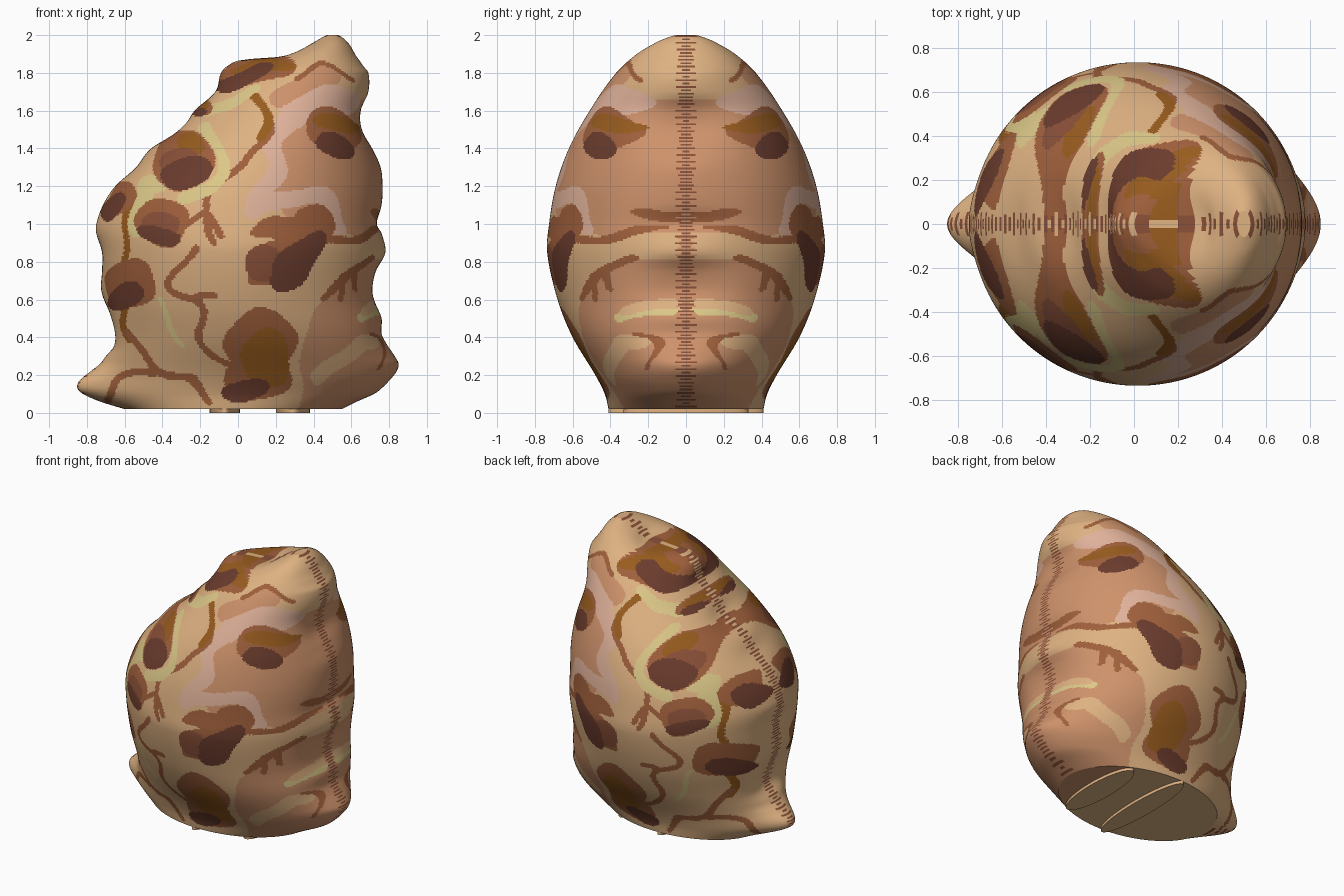
import bpy, bmesh, math
from mathutils import Vector
from mathutils.geometry import interpolate_bezier

cube = bpy.data.objects.get("Cube")
if cube:
    bpy.data.objects.remove(cube, do_unlink=True)

# ---------- materials ----------
PALETTE = {"tan": "dfb282", "clay": "ce926b", "pink": "e0b29a", "sienna": "a0603c",
           "umber": "8a5038", "dark_brown": "6b3c2d", "ochre": "985c1e", "cream": "dcc888"}
INDEX = {name: i for i, name in enumerate(PALETTE)}


def linear(value):
    value /= 255
    return ((value + .055) / 1.055) ** 2.4 if value > .04 else value / 12.92


materials = []
for name, code in PALETTE.items():
    color = [linear(c) for c in bytes.fromhex(code)] + [1]
    mat = bpy.data.materials.new(name)
    mat.use_nodes = True
    mat.diffuse_color = color
    shader = mat.node_tree.nodes["Principled BSDF"]
    shader.inputs["Base Color"].default_value = color
    shader.inputs["Roughness"].default_value = .7
    materials.append(mat)

# ---------- painted marks, later ones cover earlier ones ----------
marks = []


def add_mark(color, test, left, right, low, high):
    marks.append((INDEX[color], test, left, right, low, high))


def spot(color, x, z, rx, rz, tilt=0):
    c, s = math.cos(math.radians(tilt)), math.sin(math.radians(tilt))

    def test(px, pz):
        dx, dz = px - x, pz - z
        return ((dx * c + dz * s) / rx) ** 2 + ((dz * c - dx * s) / rz) ** 2 < 1
    r = max(rx, rz)
    add_mark(color, test, x - r, x + r, z - r, z + r)


def stroke(color, radius, *points):
    pts = [Vector(p) for p in points]
    pts = [pts[0]] + pts + [pts[-1]]
    path = []
    for a, b, c, d in zip(pts, pts[1:], pts[2:], pts[3:]):
        path += interpolate_bezier(b, b + (c - a) / 6, c - (d - b) / 6, c, 12)

    def test(px, pz):
        return any((px - p.x) ** 2 + (pz - p.y) ** 2 < radius * radius for p in path)
    xs, zs = [p.x for p in path], [p.y for p in path]
    add_mark(color, test, min(xs) - radius, max(xs) + radius,
             min(zs) - radius, max(zs) + radius)


def region(color, *points):
    def test(px, pz):
        inside = False
        for (ax, az), (bx, bz) in zip(points, points[1:] + points[:1]):
            if (az > pz) != (bz > pz) and px < ax + (pz - az) * (bx - ax) / (bz - az):
                inside = not inside
        return inside
    xs, zs = zip(*points)
    add_mark(color, test, min(xs), max(xs), min(zs), max(zs))


# broad fields on the right-hand end
region("clay", (.2, 1.5), (.35, 1.66), (.9, 1.68), (.9, .95), (.45, .95), (.25, 1.05), (.17, 1.2))
region("clay", (.9, .77), (.71, .81), (.58, .72), (.45, .6), (.34, .4), (.33, 0), (.9, 0))
spot("clay", .36, 1.72, .2, .08, 25)
stroke("pink", .065, (.58, 1.65), (.44, 1.66), (.29, 1.58))
stroke("pink", .05, (.29, 1.58), (.19, 1.45), (.21, 1.3), (.12, 1.15), (.08, 1.07))
stroke("pink", .045, (.1, 1.08), (.28, 1.14), (.42, 1.15), (.5, 1.08), (.53, .98))
stroke("tan", .04, (.42, .18), (.55, .28), (.65, .38), (.71, .38))
stroke("cream", .03, (.67, .52), (.72, .54), (.9, .55))
stroke("tan", .03, (.68, .55), (.73, .58), (.9, .59))

# thin branching veins
stroke("sienna", .02, (.14, 1.62), (.16, 1.45), (.02, 1.33), (-.12, 1.2), (-.18, 1.05), (-.12, .9))
stroke("sienna", .018, (-.26, 1), (-.18, 1.04), (-.08, .94))
stroke("sienna", .02, (-.22, .86), (-.33, .76), (-.35, .66), (-.2, .56), (-.2, .4), (-.14, .3), (0, .25))
stroke("sienna", .02, (-.22, .6), (-.12, .62))
stroke("ochre", .018, (-.58, 1.1), (-.6, .85), (-.6, .5), (-.58, .38))
stroke("sienna", .02, (-.58, .42), (-.45, .24), (-.25, .18), (-.15, .05))
stroke("sienna", .02, (-.7, .08), (-.62, .19), (-.44, .21))
stroke("sienna", .022, (.4, .9), (.6, .92), (.73, .97))
stroke("sienna", .016, (.72, 1.07), (.77, 1))
stroke("sienna", .02, (.7, .82), (.58, .73), (.45, .6))
stroke("sienna", .016, (.63, .76), (.61, .67))
stroke("sienna", .016, (.55, .69), (.53, .6))
stroke("sienna", .01, (.71, .42), (.75, .39), (.765, .32), (.75, .23))
stroke("sienna", .014, (.3, 1.78), (.45, 1.84), (.6, 1.77))
stroke("ochre", .025, (.09, 1.68), (.15, 1.57), (.13, 1.45))

# pale curls
stroke("cream", .025, (-.18, 1.58), (-.08, 1.63), (.1, 1.71))
stroke("cream", .032, (-.17, 1.5), (-.1, 1.4), (-.09, 1.25), (-.18, 1.16), (-.3, 1.14))
stroke("cream", .045, (-.42, 1.22), (-.49, 1.18), (-.52, 1.06), (-.53, .96))
stroke("cream", .014, (-.42, .6), (-.36, .48), (-.29, .36))

# layered blotches
spot("sienna", .4, 1, .12, .1)
spot("sienna", .22, .98, .16, .06, 10)
spot("sienna", .22, .8, .2, .11, 30)
spot("umber", .15, .78, .12, .1)
spot("dark_brown", .31, .8, .2, .09, 48)

spot("sienna", .5, 1.5, .15, .11, -10)
spot("ochre", .52, 1.53, .13, .045, -5)
spot("dark_brown", .51, 1.41, .11, .06, -22)

spot("sienna", -.29, 1.34, .16, .16)
spot("ochre", -.25, 1.42, .08, .06, -20)
spot("umber", -.32, 1.34, .1, .07)
spot("dark_brown", -.27, 1.27, .13, .09)

spot("sienna", -.4, 1.01, .14, .13)
spot("umber", -.4, 1, .1, .07)
spot("dark_brown", -.41, .94, .12, .05, -5)

spot("sienna", -.57, .68, .14, .13)
spot("dark_brown", -.6, .62, .1, .07, 15)

spot("sienna", -.62, 1.14, .07, .09, -20)
spot("dark_brown", -.66, 1.1, .05, .08, -25)

spot("sienna", .09, 1.82, .22, .08, 10)
spot("ochre", .13, 1.835, .18, .035, 5)
spot("dark_brown", .03, 1.775, .16, .045, 22)

spot("sienna", -.2, 1.61, .055, .05)
spot("ochre", -.2, 1.62, .035, .03)
spot("dark_brown", -.21, 1.58, .035, .022)

spot("sienna", .12, .38, .19, .17)
spot("sienna", .1, .2, .18, .14)
spot("ochre", .15, .28, .13, .16)
spot("dark_brown", .04, .12, .12, .06)


def paint(x, z):
    x += .012 * math.sin(23 * z + 5 * x)
    z += .012 * math.sin(19 * x + 2)
    for index, test, left, right, low, high in reversed(marks):
        if left < x < right and low < z < high and test(x, z):
            return index
    return 0


# ---------- body: stacked elliptical slices with a bumpy crest at y = 0 ----------
CREST = [  # height, left edge, right edge
    (.02, -.6, .55), (.06, -.73, .63), (.1, -.82, .72), (.13, -.85, .76), (.17, -.84, .8),
    (.22, -.78, .84), (.26, -.73, .85), (.3, -.7, .83), (.36, -.65, .79), (.42, -.64, .76),
    (.5, -.665, .76), (.6, -.71, .72), (.66, -.725, .71), (.75, -.72, .73), (.85, -.72, .78),
    (.95, -.75, .76), (1, -.75, .735), (1.1, -.715, .76), (1.2, -.65, .765), (1.3, -.54, .755),
    (1.4, -.46, .71), (1.5, -.3, .655), (1.6, -.23, .65), (1.7, -.12, .69), (1.8, -.09, .69),
    (1.84, -.05, .66), (1.87, .03, .64), (1.89, .27, .625), (1.95, .38, .59), (1.99, .45, .55),
    (2, .47, .53)]
HULL = [  # height, left side, right side, half depth
    (.02, -.62, .55, .41), (.1, -.7, .69, .43), (.2, -.71, .78, .48), (.4, -.7, .79, .6),
    (.6, -.72, .76, .68), (.85, -.735, .77, .735), (1, -.73, .77, .725), (1.2, -.64, .765, .69),
    (1.4, -.46, .73, .62), (1.6, -.24, .68, .51), (1.8, -.05, .68, .37), (1.9, .2, .62, .26),
    (1.97, .4, .57, .14), (2, .47, .53, .06)]


def sample(table, z, column):
    i = max(k for k in range(len(table) - 1) if k == 0 or table[k][0] <= z)
    a, b = table[i], table[i + 1]

    def slope(k):
        p, q = table[max(k - 1, 0)], table[min(k + 1, len(table) - 1)]
        return (q[column] - p[column]) / (q[0] - p[0])
    h = b[0] - a[0]
    t = min(max((z - a[0]) / h, 0), 1)
    smooth = t * t * (3 - 2 * t)
    return (a[column] * (1 - smooth) + b[column] * smooth
            + h * t * (1 - t) * ((1 - t) * slope(i) - t * slope(i + 1)))


ROWS, COLS = 220, 400
bm = bmesh.new()
rings = []
for r in range(ROWS + 1):
    z = .02 + 1.98 * r / ROWS
    left, right, depth = (sample(HULL, z, column) for column in (1, 2, 3))
    bumps = sample(CREST, z, 1) - left, sample(CREST, z, 2) - right
    ring = []
    for c in range(COLS):
        a = math.tau * c / COLS
        y = depth * math.sin(a)
        x = (left + right) / 2 + (right - left) / 2 * math.cos(a)
        side = math.cos(a) > 0
        x += bumps[side] * abs(math.cos(a)) * math.exp(-(y / (.23 if side else .17)) ** 2)
        ring.append(bm.verts.new((x, y, z)))
    rings.append(ring)

for r, (low, high) in enumerate(zip(rings, rings[1:])):
    colors = {}
    seam_width = .038 + .018 * math.sin(1.7 * r)
    for c in range(COLS):
        n = (c + 1) % COLS
        face = bm.faces.new((low[c], low[n], high[n], high[c]))
        face.smooth = True
        mirror = min(c, COLS - 1 - c)
        if mirror not in colors:
            x, y, z = face.calc_center_median()
            if abs(y) < seam_width:  # stitched seam along the crest
                plain = "clay" if x > .3 and z < 1.65 else "tan"
                colors[mirror] = INDEX["umber" if r % 2 else plain]
            else:
                colors[mirror] = paint(x, z)
        face.material_index = colors[mirror]
bm.faces.new(rings[-1])

# underside: strips across the depth, painted like the sides
base = rings[0]
for c in range(COLS // 2):
    corners = [base[c], base[-c], base[-c - 1], base[c + 1]]
    face = bm.faces.new(list(dict.fromkeys(corners)))
    face.material_index = paint(face.calc_center_median().x, .03)

mesh = bpy.data.meshes.new("body")
bm.to_mesh(mesh)
bm.free()
for mat in materials:
    mesh.materials.append(mat)
body = bpy.data.objects.new("body", mesh)
bpy.context.collection.objects.link(body)

# ---------- two low ridges the body rests on ----------
for name, x, width, depth in (("left_base_ridge", .29, .09, .33), ("right_base_ridge", -.07, .08, .41)):
    bpy.ops.mesh.primitive_cylinder_add(vertices=48, radius=1, depth=2, location=(x, 0, .03))
    ridge = bpy.context.object
    ridge.name = name
    ridge.scale = (width, depth, .03)
    ridge.data.materials.append(materials[INDEX["tan"]])
    bpy.ops.object.shade_smooth_by_angle()
